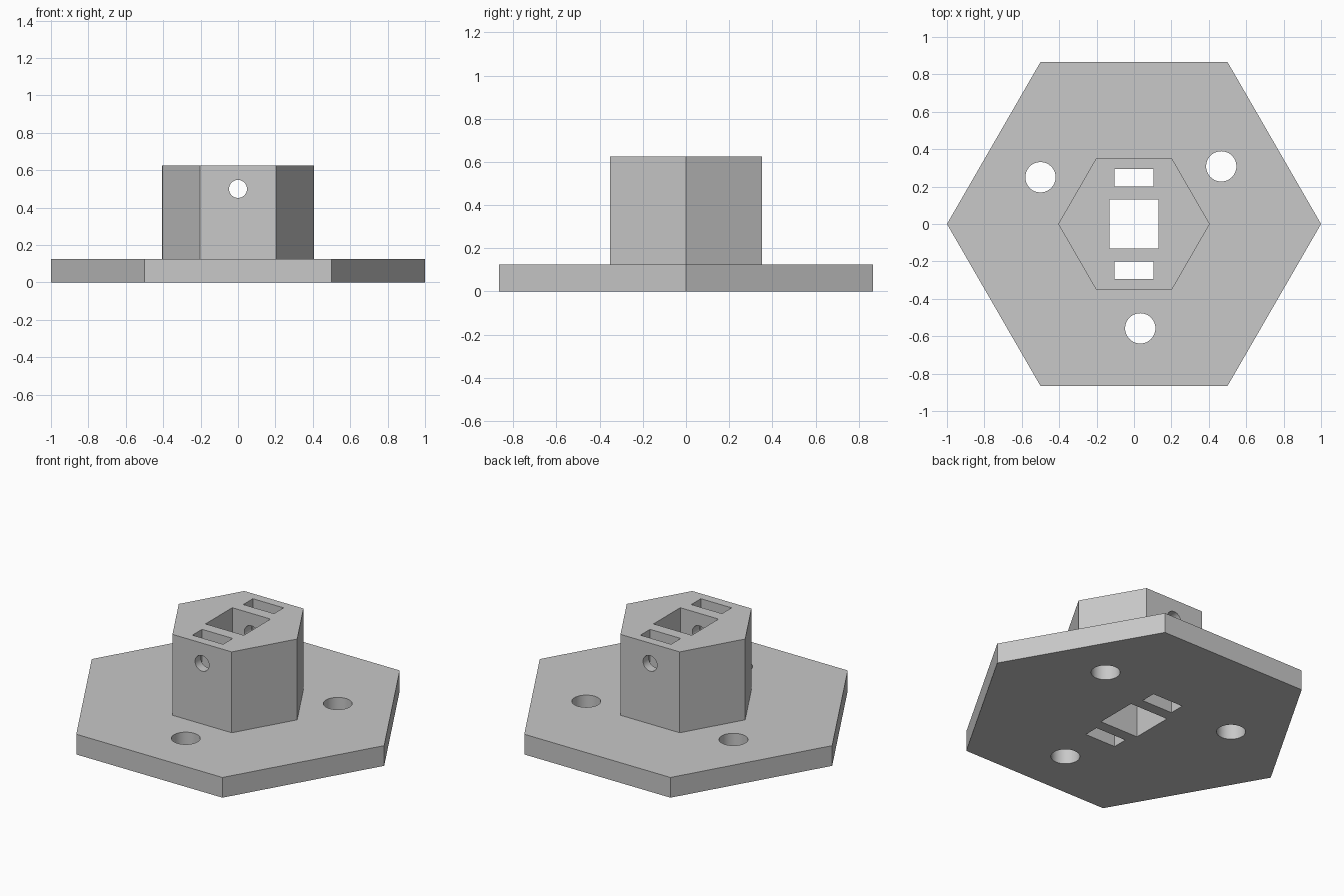
import bpy
import bmesh
from math import pi, cos, sin
from mathutils import Matrix

cube = bpy.data.objects.get("Cube")
if cube:
    bpy.data.objects.remove(cube, do_unlink=True)

PLATE_R, HUB_R = 1.0, 0.405
PLATE_TOP, HUB_TOP = 0.125, 0.625

grey = bpy.data.materials.new("plain grey")
grey.use_nodes = True
grey.diffuse_color = (0.58, 0.58, 0.58, 1)
grey.node_tree.nodes["Principled BSDF"].inputs["Base Color"].default_value = grey.diffuse_color


def add_object(name, bm):
    bmesh.ops.recalc_face_normals(bm, faces=bm.faces)
    mesh = bpy.data.meshes.new(name)
    bm.to_mesh(mesh)
    bm.free()
    mesh.materials.append(grey)
    obj = bpy.data.objects.new(name, mesh)
    bpy.context.collection.objects.link(obj)
    return obj


def box_cutter(name, x, y, width, depth):
    bm = bmesh.new()
    place = Matrix.Translation((x, y, 0.3)) @ Matrix.Diagonal((width, depth, 2, 1))
    bmesh.ops.create_cube(bm, size=1, matrix=place)
    return add_object(name, bm)


def round_cutter(name, radius, matrix):
    bm = bmesh.new()
    bmesh.ops.create_cone(bm, cap_ends=True, segments=48, radius1=radius,
                          radius2=radius, depth=2, matrix=matrix)
    return add_object(name, bm)


# Hexagonal flange with a hexagonal hub, one stepped solid
bm = bmesh.new()
rings = []
for radius, z in ((PLATE_R, 0), (PLATE_R, PLATE_TOP), (HUB_R, PLATE_TOP), (HUB_R, HUB_TOP)):
    rings.append([bm.verts.new((radius * cos(i * pi / 3), radius * sin(i * pi / 3), z))
                  for i in range(6)])
for low, high in zip(rings, rings[1:]):
    for i in range(6):
        j = (i + 1) % 6
        bm.faces.new((low[i], low[j], high[j], high[i]))
bm.faces.new(rings[0])
bm.faces.new(rings[-1])
mount = add_object("hex_flange_mount", bm)

# Centre socket and the two slots beside it
cutters = [box_cutter("socket_cutter", 0, 0, 0.262, 0.262)]
for side in (-1, 1):
    cutters.append(box_cutter("slot_cutter", 0, side * 0.248, 0.21, 0.094))

# Three bolt holes in the flange
for i in range(3):
    turn = Matrix.Rotation(i * 2 * pi / 3, 4, "Z")
    cutters.append(round_cutter("bolt_hole_cutter", 0.081,
                                turn @ Matrix.Translation((-0.5, 0.25, 0))))

# Cross pin hole through the hub, front to back
cutters.append(round_cutter("pin_hole_cutter", 0.048,
                            Matrix.Translation((0, 0, 0.5)) @ Matrix.Rotation(pi / 2, 4, "X")))

for cutter in cutters:
    cut = mount.modifiers.new(cutter.name, "BOOLEAN")
    cut.operation = "DIFFERENCE"
    cut.solver = "EXACT"
    cut.object = cutter
    cutter.hide_render = True

# Bake the cuts and discard the cutters
bpy.context.view_layer.update()
graph = bpy.context.evaluated_depsgraph_get()
result = bpy.data.meshes.new_from_object(mount.evaluated_get(graph))
mount.modifiers.clear()
mount.data = result
result.materials.clear()
result.materials.append(grey)
for face in result.polygons:
    face.material_index = 0
for cutter in cutters:
    bpy.data.objects.remove(cutter, do_unlink=True)

bpy.ops.object.select_all(action="DESELECT")
mount.select_set(True)
bpy.context.view_layer.objects.active = mount
bpy.ops.object.shade_smooth_by_angle(angle=pi / 6)
